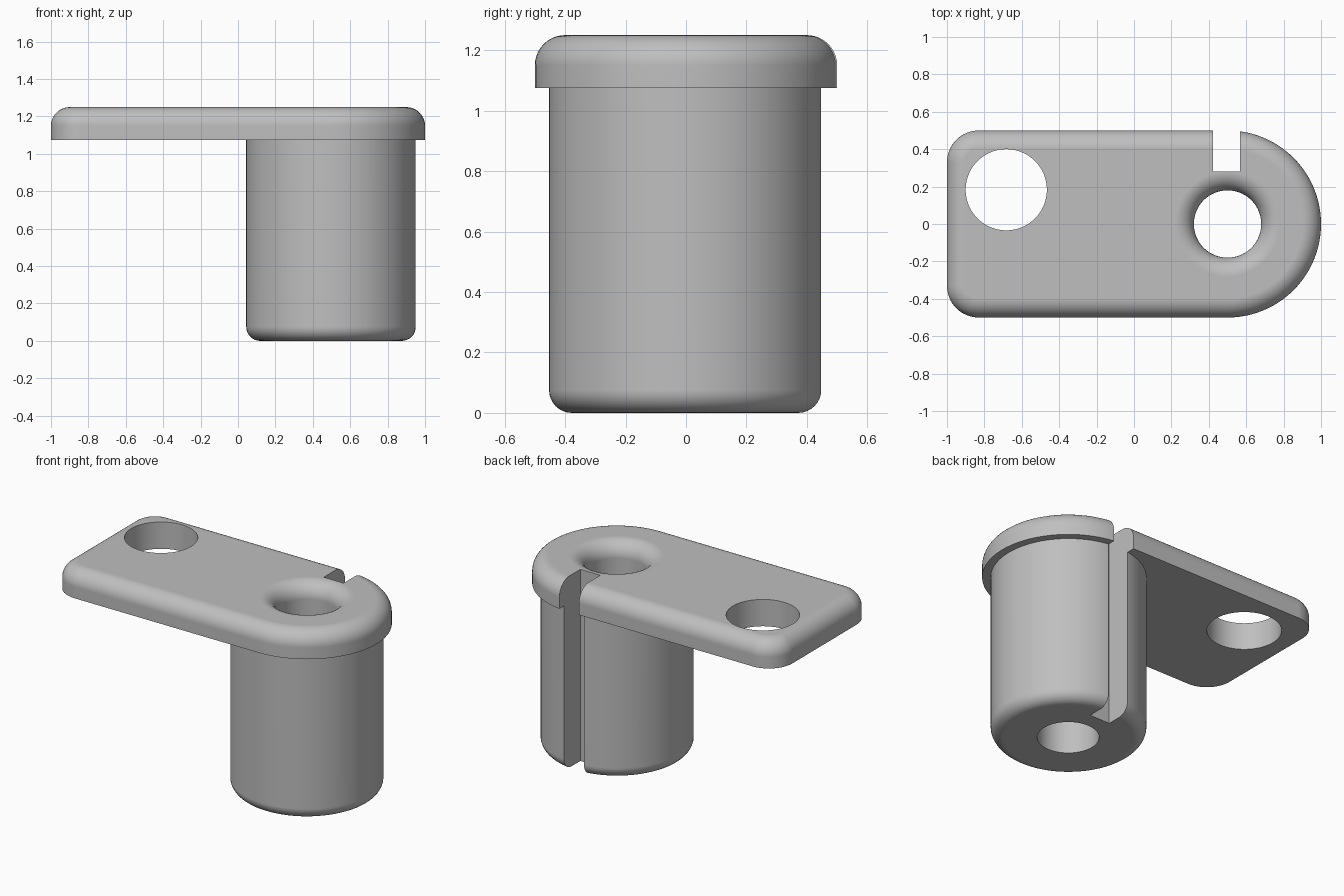
import bpy
import bmesh
from math import cos, sin, pi, radians

if "Cube" in bpy.data.objects:
    bpy.data.objects.remove(bpy.data.objects["Cube"])

TOP, UNDER, FILLET = 1.25, 1.075, 0.1
AXIS = 0.5

grey = bpy.data.materials.new("plain grey")
grey.use_nodes = True
grey.diffuse_color = (0.52, 0.52, 0.52, 1)
grey.node_tree.nodes["Principled BSDF"].inputs["Base Color"].default_value = grey.diffuse_color


def arc(cx, cy, r, start, end, n):
    """Points along an arc, angles in degrees."""
    angles = [radians(start + (end - start) * i / n) for i in range(n + 1)]
    return [(cx + r * cos(a), cy + r * sin(a)) for a in angles]


def loft(name, rings):
    """Closed solid through a stack of equal rings of points."""
    bm = bmesh.new()
    loops = [[bm.verts.new(p) for p in ring] for ring in rings]
    for low, high in zip(loops, loops[1:]):
        for i in range(len(low)):
            j = (i + 1) % len(low)
            bm.faces.new((low[i], low[j], high[j], high[i]))
    bm.faces.new(loops[0][::-1])
    bm.faces.new(loops[-1])
    bmesh.ops.recalc_face_normals(bm, faces=bm.faces)
    mesh = bpy.data.meshes.new(name)
    bm.to_mesh(mesh)
    bm.free()
    mesh.materials.append(grey)
    obj = bpy.data.objects.new(name, mesh)
    bpy.context.collection.objects.link(obj)
    return obj


def lathe(name, profile, x, y=0, n=96):
    """Turned solid from (radius, height) points."""
    return loft(name, [[(px, py, z) for px, py in arc(x, y, r, 0, 360, n)[:-1]]
                       for r, z in profile])


def plate_ring(inset, z):
    """Plate outline: round right end, two rounded left corners."""
    outline = (arc(AXIS, 0, 0.5 - inset, -90, 90, 48)
               + arc(-0.83, 0.33, 0.17 - inset, 90, 180, 16)
               + arc(-0.83, -0.33, 0.17 - inset, 180, 270, 16))
    return [(x, y, z) for x, y in outline]


# Plate with a rounded upper rim
rim = arc(FILLET, TOP - FILLET, FILLET, 180, 90, 10)
body = loft("flanged_bushing", [plate_ring(0, UNDER)] + [plate_ring(d, z) for d, z in rim])

# Barrel with a rounded foot
foot = arc(0.378, 0.075, 0.075, -90, 0, 8)
barrel = lathe("barrel", foot + [(0.453, 1.13)], AXIS - 0.003)

# Bore flaring out at the top, plate hole and side slot
flare = arc(0.28, TOP - FILLET, FILLET, 180, 90, 10)
bore = lathe("bore_cutter", [(0.18, -0.1)] + flare + [(0.28, 1.4)], AXIS)
hole = lathe("hole_cutter", [(0.217, 0.9), (0.217, 1.4)], -0.683, 0.183)
slot = loft("slot_cutter", [[(0.423, 0.28, z), (0.567, 0.28, z), (0.567, 0.7, z), (0.423, 0.7, z)]
                            for z in (-0.1, 1.4)])

bpy.ops.object.select_all(action="DESELECT")
body.select_set(True)
bpy.context.view_layer.objects.active = body
for tool in (barrel, bore, hole, slot):
    mod = body.modifiers.new(tool.name, "BOOLEAN")
    mod.operation = "UNION" if tool is barrel else "DIFFERENCE"
    mod.solver = "EXACT"
    mod.object = tool
    bpy.ops.object.modifier_apply(modifier=mod.name)
    bpy.data.objects.remove(tool)

# Smooth curves, crisp edges, level flats
bpy.ops.object.shade_smooth_by_angle(angle=radians(30))
normals = body.modifiers.new("flat faces", "WEIGHTED_NORMAL")
normals.keep_sharp = True
